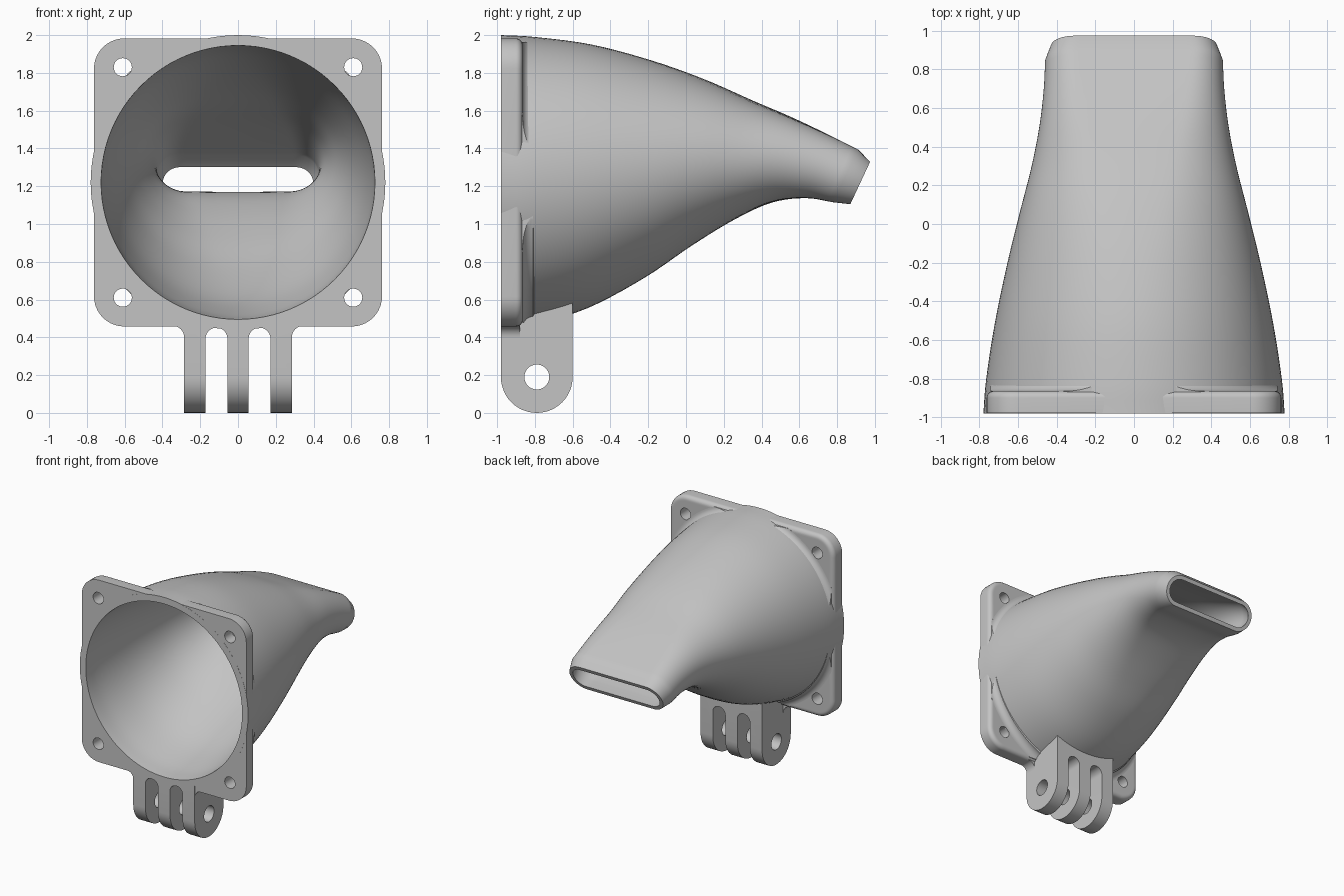
import bpy, bmesh
from math import sin, cos, pi, sqrt, copysign, radians
from mathutils import Vector

if "Cube" in bpy.data.objects:
    bpy.data.objects.remove(bpy.data.objects["Cube"], do_unlink=True)

grey = bpy.data.materials.new("light_grey")
grey.use_nodes = True
grey.diffuse_color = (0.55, 0.55, 0.55, 1)
grey.node_tree.nodes["Principled BSDF"].inputs["Base Color"].default_value = grey.diffuse_color

FRONT, MID_Z = -0.98, 1.22
SIDES = 96


def loft(name, rings, closed=False):
    """Skin equal-length rings of points; cap the ends, or join last to first."""
    bm = bmesh.new()
    rows = [[bm.verts.new(p) for p in ring] for ring in rings]
    pairs = list(zip(rows, rows[1:])) + ([(rows[-1], rows[0])] if closed else [])
    n = len(rows[0])
    for a, b in pairs:
        for i in range(n):
            j = (i + 1) % n
            bm.faces.new((a[i], a[j], b[j], b[i]))
    if not closed:
        bm.faces.new(rows[0])
        bm.faces.new(rows[-1])
    bmesh.ops.recalc_face_normals(bm, faces=bm.faces)
    mesh = bpy.data.meshes.new(name)
    bm.to_mesh(mesh)
    bm.free()
    mesh.materials.append(grey)
    obj = bpy.data.objects.new(name, mesh)
    bpy.context.collection.objects.link(obj)
    return obj


def prism_y(name, pts, y0, y1):
    return loft(name, [[(x, y, z) for x, z in pts] for y in (y0, y1)])


def prism_x(name, pts, x0, x1):
    return loft(name, [[(x, y, z) for y, z in pts] for x in (x0, x1)])


def arc(cx, cy, r, start, end, n=16):
    steps = [radians(start + (end - start) * i / n) for i in range(n + 1)]
    return [(cx + r * cos(a), cy + r * sin(a)) for a in steps]


def circle(cx, cy, r, n=32):
    return arc(cx, cy, r, 0, 360, n)[:-1]


def boolean(obj, cutter, operation="DIFFERENCE", keep=False):
    mod = obj.modifiers.new("cut", "BOOLEAN")
    mod.operation, mod.solver, mod.object = operation, "EXACT", cutter
    bpy.context.view_layer.objects.active = obj
    bpy.ops.object.modifier_apply(modifier=mod.name)
    if not keep:
        bpy.data.objects.remove(cutter, do_unlink=True)


# Duct stations: top y, top z, bottom y, bottom z, half width
stations = [Vector(s) for s in (
    (-0.98, 2.00, -0.98, 0.44, 0.78),
    (-0.80, 1.99, -0.80, 0.47, 0.765),
    (-0.50, 1.95, -0.52, 0.555, 0.72),
    (-0.18, 1.865, -0.22, 0.715, 0.655),
    (0.10, 1.765, 0.03, 0.885, 0.59),
    (0.35, 1.655, 0.25, 1.02, 0.53),
    (0.56, 1.565, 0.45, 1.112, 0.49),
    (0.75, 1.475, 0.63, 1.137, 0.468),
    (0.91, 1.395, 0.78, 1.115, 0.46))]
lip = Vector((0.975, 1.33, 0.87, 1.105, 0.43))


def smooth_path(pts, steps=5):
    ext = [2 * pts[0] - pts[1]] + pts + [2 * pts[-1] - pts[-2]]
    out = []
    for p, q, r, s in zip(ext, ext[1:], ext[2:], ext[3:]):
        for k in range(steps):
            t = k / steps
            out.append(q + (r - p) * (t / 2) + (2 * p - 5 * q + 4 * r - s) * (t * t / 2)
                       + (3 * q - p - 3 * r + s) * (t ** 3 / 2))
    return out + [pts[-1]]


def section(station, u, wall):
    """Ring that changes from a circle (u = 0) to a flat slot (u = 1)."""
    ty, tz, by, bz, w = station
    up = Vector((0, ty - by, tz - bz))
    mid = Vector((0, ty + by, tz + bz)) / 2
    h = up.length / 2 - wall
    w -= wall
    up.normalize()
    blend = u * u * (3 - 2 * u)
    flat = max(w - h, 0)
    ring = []
    for i in range(SIDES):
        a = 2 * pi * i / SIDES
        x, s = w * cos(a), sin(a)
        over = max(abs(x) - flat, 0)
        slot = sqrt(max(h * h - over * over, 0))
        z = copysign((1 - blend) * h * abs(s) + blend * slot, s)
        ring.append(Vector((x, 0, 0)) + mid + up * z)
    return ring


path = smooth_path(stations) + [lip]


def duct_rings(depth):
    last = len(path) - 1
    return [section(s, i / last, depth * (0.055 - 0.023 * i / last)) for i, s in enumerate(path)]


# Hollow duct
duct = loft("duct", duct_rings(0) + duct_rings(1)[::-1], closed=True)

# Helper solid that lies inside the duct wall, used to open the other parts
bore_rings = duct_rings(0.5)[:-1]
bore = loft("bore_cutter", [[p - Vector((0, 0.2, 0)) for p in bore_rings[0]]] + bore_rings)


def rounded_square(inset, y):
    half, r = 0.7625 - inset, 0.16 - inset
    c = half - r
    pts = []
    for k, (sx, sz) in enumerate(((1, 1), (-1, 1), (-1, -1), (1, -1))):
        pts += arc(sx * c, MID_Z + sz * c, r, 90 * k, 90 * k + 90, 10)
    return [(x, y, z) for x, z in pts]


# Square flange with softened rear edge and four screw holes
edge = 0.035
rear = [rounded_square(edge * (1 - cos(a)), -0.9 + edge * sin(a))
        for a in (radians(15 * i) for i in range(7))]
flange = loft("flange", [rounded_square(0, FRONT + 0.001)] + rear
              + [rounded_square(edge + 0.01, -0.9 + edge)])
boolean(flange, bore, keep=True)
for sx in (-1, 1):
    for sz in (-1, 1):
        boolean(flange, prism_y("hole", circle(sx * 0.61, MID_Z + sz * 0.61, 0.048), -1.1, -0.7))

# Concave fillet where the duct meets the flange corners
profile = [(0.745, -0.88), (0.82, -0.88)] + arc(0.82, -0.81, 0.055, 270, 180, 8) + [(0.745, -0.80)]
fillet = loft("corner_fillet", [[(r * cos(a), y, MID_Z + r * sin(a)) for r, y in profile]
              for a in (2 * pi * i / SIDES for i in range(SIDES))], closed=True)
boolean(fillet, loft("trim", [rounded_square(0.02, -1), rounded_square(0.02, -0.7)]), "INTERSECT")

# Three-prong mount: one lug block, slotted twice and drilled across
lug = arc(-0.79, 0.19, 0.19, 180, 360, 24) + [(-0.60, 0.66), (FRONT, 0.66)]
mount = prism_x("mount_prongs", lug, -0.285, 0.285)
boolean(mount, bore)
for sx in (-1, 1):
    slot = arc(sx * 0.114, 0.393, 0.058, 0, 180) + [(sx * 0.114 - 0.058, -0.1), (sx * 0.114 + 0.058, -0.1)]
    boolean(mount, prism_y("slot", slot, -1.1, -0.4))
boolean(mount, prism_x("pivot_hole", circle(-0.79, 0.19, 0.066), -0.5, 0.5))

# Small fillets between mount and flange
parts = [duct, flange, fillet, mount]
for side, sx in (("left", 1), ("right", -1)):
    pts = arc(0.345, 0.40, 0.06, 180, 90, 8) + [(0.345, 0.48), (0.27, 0.48), (0.27, 0.40)]
    parts.append(prism_y(side + "_mount_fillet", [(sx * x, z) for x, z in pts], FRONT + 0.001, -0.88))

# Smooth shading with crisp edges
bpy.ops.object.select_all(action="DESELECT")
for obj in parts:
    obj.select_set(True)
bpy.context.view_layer.objects.active = duct
bpy.ops.object.shade_smooth_by_angle(angle=radians(32))
